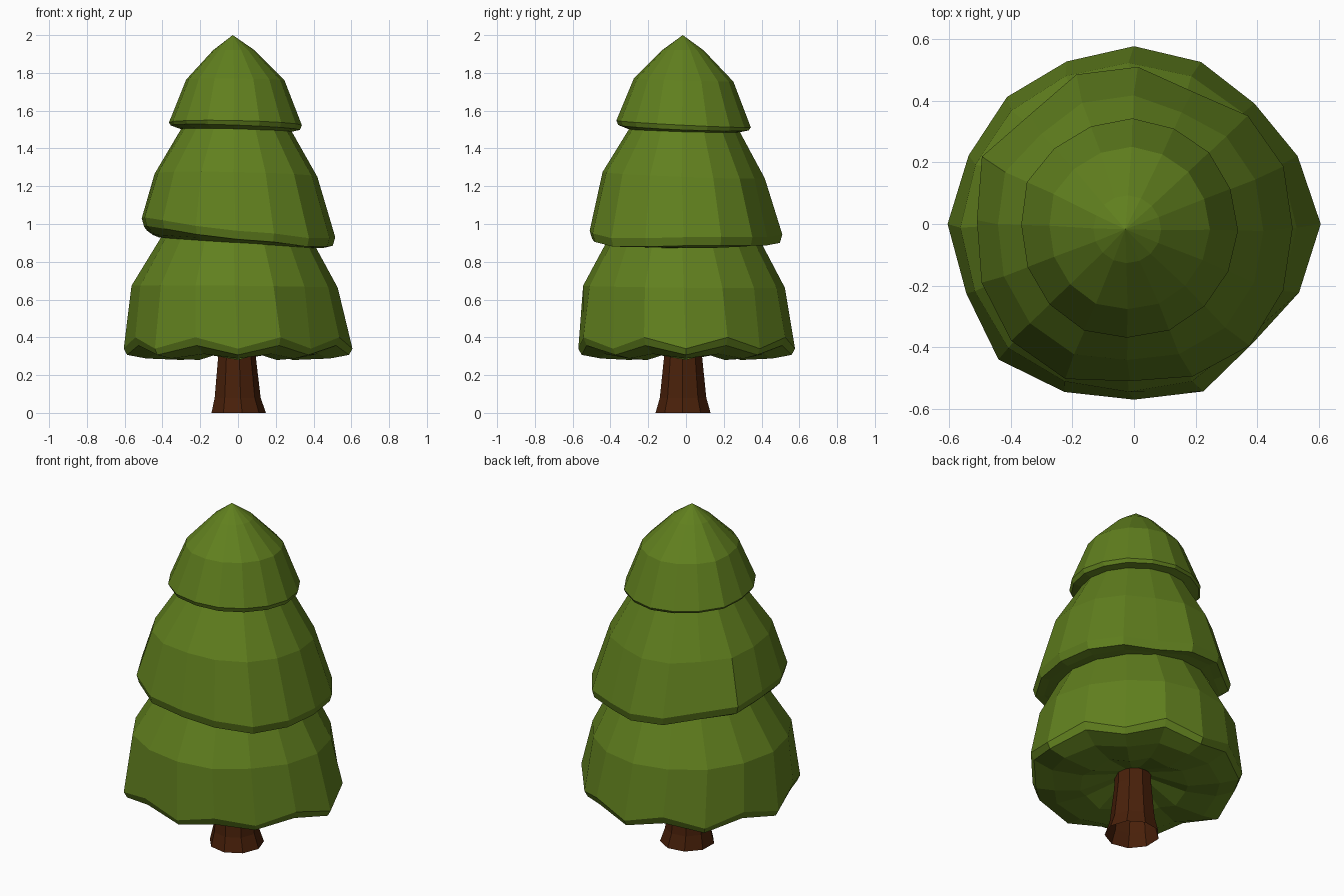
import bpy
import math

if "Cube" in bpy.data.objects:
    bpy.data.objects.remove(bpy.data.objects["Cube"])

N = 16


def material(name, rgb):
    m = bpy.data.materials.new(name)
    m.diffuse_color = (*rgb, 1)
    m.use_nodes = True
    m.node_tree.nodes["Principled BSDF"].inputs["Base Color"].default_value = m.diffuse_color
    return m


def loft(name, rings, mat, tip=None):
    """Skin rings from top to bottom; tip is an optional apex closing the top."""
    n = len(rings[0])
    verts = [p for r in rings for p in r]
    faces = []
    for k in range(len(rings) - 1):
        for i in range(n):
            j = (i + 1) % n
            faces.append((k * n + i, (k + 1) * n + i, (k + 1) * n + j, k * n + j))
    if tip:
        verts.append(tip)
        faces += [(len(verts) - 1, i, (i + 1) % n) for i in range(n)]
    me = bpy.data.meshes.new(name)
    me.from_pydata(verts, [], faces)
    me.materials.append(mat)
    ob = bpy.data.objects.new(name, me)
    bpy.context.collection.objects.link(ob)
    return ob


def ring(radii, z, centre=(0, 0), tilt=(0, 0), wave=0, phase=-0.025):
    """Ring of points; z may be one height or a height per point."""
    pts = []
    n = len(radii)
    for i, r in enumerate(radii):
        a = 2 * math.pi * i / n + phase
        x, y = r * math.cos(a), r * math.sin(a)
        h = z[i] if isinstance(z, list) else z
        pts.append((x + centre[0], y + centre[1],
                    h + tilt[0] * x + tilt[1] * y + (wave if i % 2 else -wave)))
    return pts


def scaled(radii, size, keep):
    """Ring of mean radius size that keeps part of the outline's irregularity."""
    mean = sum(radii) / len(radii)
    return [size * (1 + keep * (r / mean - 1)) for r in radii]


def shifted(values, d):
    return [v + d for v in values]


green = material("leaf green", (0.118, 0.214, 0.013))
brown = material("bark brown", (0.066, 0.0145, 0.003))
C = (-0.012, -0.012)

# lower foliage tier with scalloped rim and shallow underside
low = [.606, .575, .553, .569, .577, .571, .583, .581,
       .605, .589, .622, .59, .57, .588, .546, .58]
loft("lower_foliage", [
    ring([0.34] * N, 1.0, C),
    ring([0.395] * N, 0.93, C),
    ring(scaled(low, 0.537, 0.4), 0.668, (-0.018, -0.012), (-0.01, -0.01), phase=0),
    ring(low, 0.37, wave=0.03, phase=0),
    ring(shifted(low, -0.018), 0.332, wave=0.025, phase=0),
    ring(shifted(low, -0.12), 0.3, wave=0.012, phase=0),
    ring([0.29] * N, 0.295, wave=0.015, phase=0),
    ring([0.09] * N, 0.355),
], green)

# middle foliage tier with an uneven, tilted rim
mid = [.515, .52, .51, .47, .51, .52, .49, .54,
       .51, .53, .55, .55, .51, .53, .545, .53]
rim = [.93, .93, .93, .93, .945, .96, .985, 1.01,
       1.03, 1.035, 1.02, .99, .965, .95, .925, .925]
loft("middle_foliage", [
    ring([0.24] * N, 1.57, C),
    ring([0.285] * N, 1.51, C),
    ring(scaled(mid, 0.435, 0.6), 1.258, C, (-0.02, -0.04)),
    ring(mid, rim),
    ring(shifted(mid, -0.013), shifted(rim, -0.045)),
    ring(shifted(mid, -0.06), 0.908, tilt=(-0.075, -0.01)),
    ring([0.405] * N, 0.9, C, (-0.07, 0)),
], green)

# top foliage tier
top = [.352, .35, .355, .352, .355, .352, .355, .365,
       .352, .355, .36, .365, .357, .357, .352, .35]
T = (-0.014, -0.012)
loft("top_foliage", [
    ring([0.11] * N, 1.92, (-0.022, -0.017)),
    ring(scaled(top, 0.263, 1), 1.762, T, (-0.01, -0.03)),
    ring(top, 1.53, T, (-0.02, -0.05)),
    ring(shifted(top, -0.01), 1.51, T, (-0.035, -0.04)),
    ring(shifted(top, -0.06), 1.495, T, (-0.03, -0.03)),
    ring([0.28] * N, 1.505, T),
], green, (-0.028, -0.017, 2.0))

# trunk flaring at the foot, open underneath
loft("trunk", [
    ring([0.1] * 9, 0.37, (-0.008, -0.015)),
    ring([0.103] * 9, 0.29, (-0.008, -0.015)),
    ring([0.125] * 9, 0.08, (-0.005, -0.015)),
    ring([0.148] * 9, 0.0, (0, -0.015)),
], brown)
